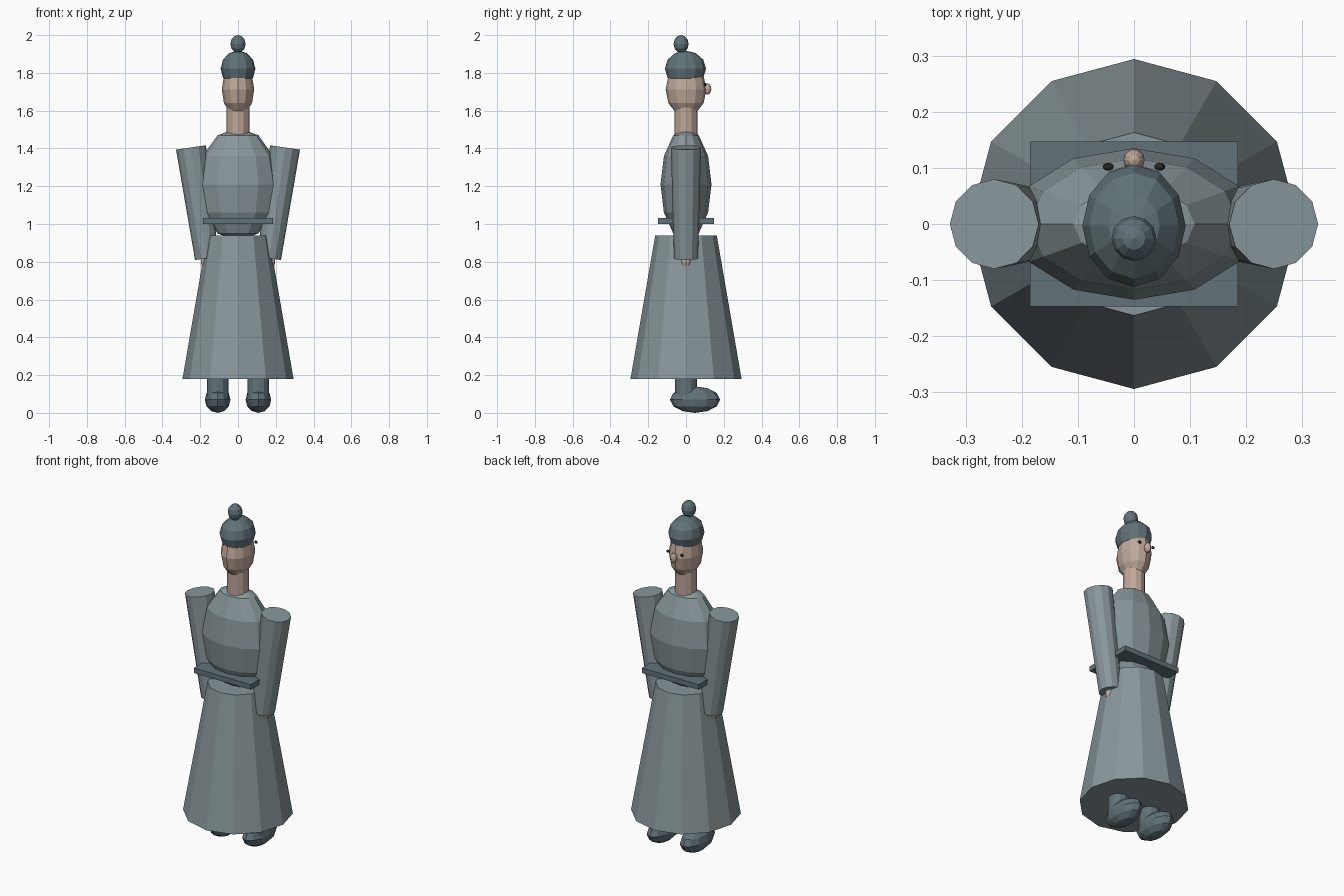
import bpy
from mathutils import Vector

if "Cube" in bpy.data.objects:
    bpy.data.objects.remove(bpy.data.objects["Cube"])


def material(name, rgb):
    m = bpy.data.materials.new(name)
    m.diffuse_color = (*rgb, 1)
    m.use_nodes = True
    m.node_tree.nodes["Principled BSDF"].inputs["Base Color"].default_value = m.diffuse_color
    return m


ROBE = material("robe_cloth", (0.25, 0.31, 0.33))
DARK = material("dark_cloth", (0.12, 0.17, 0.19))
SKIN = material("skin", (0.52, 0.39, 0.32))
BLACK = material("black", (0.02, 0.02, 0.02))


def finish(name, mat):
    ob = bpy.context.object
    ob.name = name
    ob.data.materials.append(mat)
    return ob


def ball(name, loc, radii, mat, segments=12, rings=6):
    bpy.ops.mesh.primitive_uv_sphere_add(segments=segments, ring_count=rings, radius=1, location=loc)
    ob = finish(name, mat)
    ob.scale = radii
    return ob


def tube(name, bottom, top, r_bottom, r_top, mat):
    a, b = Vector(bottom), Vector(top)
    d = b - a
    bpy.ops.mesh.primitive_cone_add(vertices=12, radius1=r_bottom, radius2=r_top,
                                    depth=d.length, location=(a + b) / 2)
    ob = finish(name, mat)
    ob.rotation_mode = 'QUATERNION'
    ob.rotation_quaternion = Vector((0, 0, 1)).rotation_difference(d)
    return ob


# Robe: skirt, torso and square belt
tube("skirt", (0, 0, 0.18), (0, 0, 0.94), 0.294, 0.163, ROBE)
ball("torso", (0, 0, 1.21), (0.216, 0.135, 0.30), ROBE)
bpy.ops.mesh.primitive_cube_add(size=1, location=(0, 0, 1.016))
finish("belt", DARK).scale = (0.37, 0.294, 0.03)

# Head, face and hat (the face looks towards +y)
tube("neck", (0, 0, 1.45), (0, 0, 1.62), 0.06, 0.06, SKIN)
ball("head", (0, 0, 1.712), (0.086, 0.108, 0.142), SKIN)
ball("nose", (0, 0.114, 1.715), (0.019, 0.02, 0.03), SKIN)
ball("hat", (0, -0.003, 1.822), (0.092, 0.109, 0.096), DARK)
ball("hat_knob", (0, -0.026, 1.953), (0.04, 0.04, 0.047), DARK)

# Mirrored parts
for side, s in (("left", -1), ("right", 1)):
    ball(f"eye_{side}", (s * 0.046, 0.102, 1.738), (0.01, 0.007, 0.008), BLACK)
    tube(f"sleeve_{side}", (s * 0.165, 0, 0.818), (s * 0.249, 0, 1.405), 0.063, 0.08, ROBE)
    ball(f"hand_{side}", (s * 0.158, 0, 0.80), (0.039, 0.03, 0.05), SKIN)
    tube(f"leg_{side}", (s * 0.108, 0, 0.06), (s * 0.108, 0, 0.30), 0.057, 0.057, DARK)
    ball(f"boot_{side}", (s * 0.108, 0.048, 0.07), (0.068, 0.133, 0.07), DARK)
